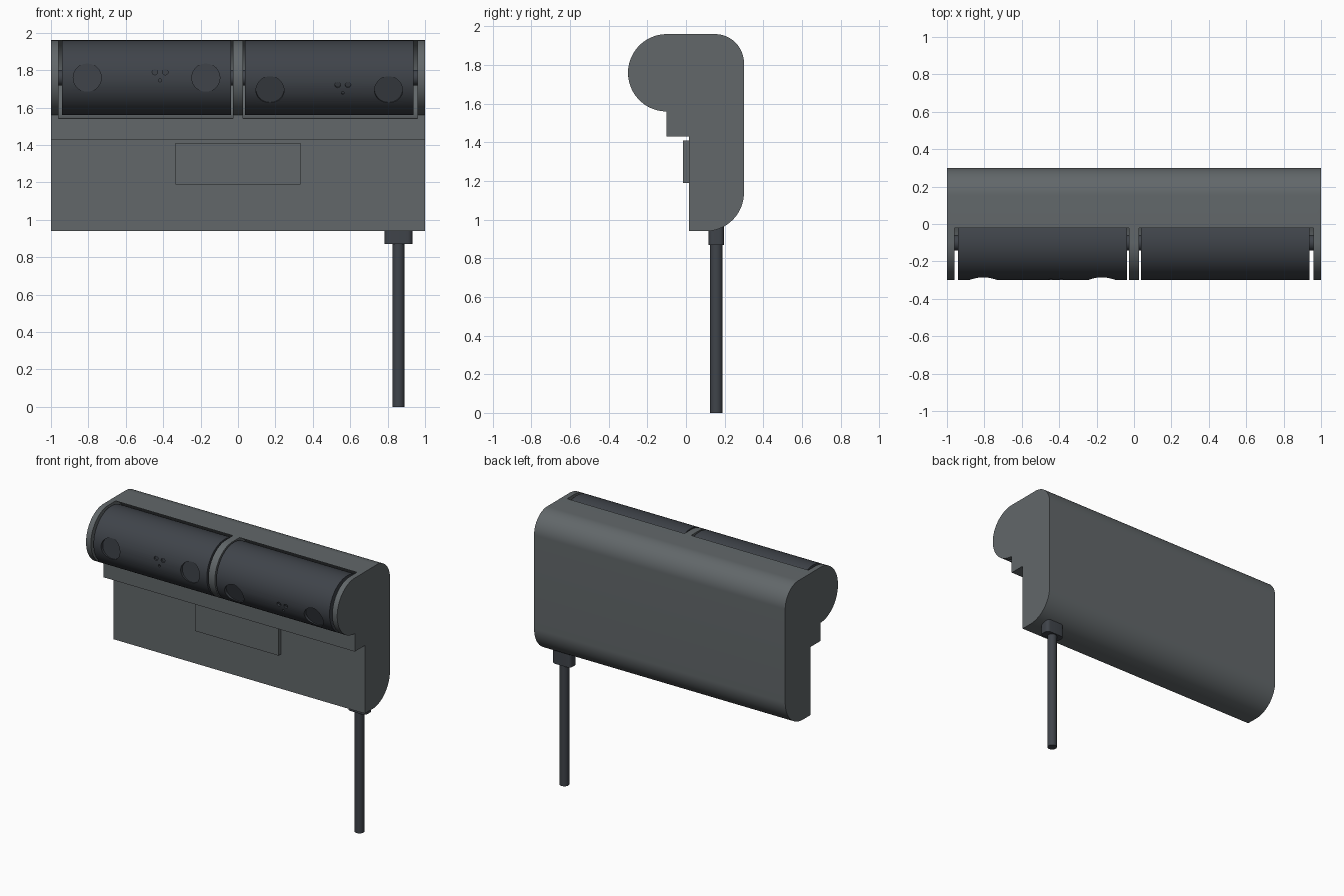
import bpy, bmesh
from math import sin, cos, radians, pi
from mathutils import Matrix, Vector

cube = bpy.data.objects.get("Cube")
if cube:
    bpy.data.objects.remove(cube, do_unlink=True)


def material(name, colour):
    m = bpy.data.materials.new(name)
    m.use_nodes = True
    m.diffuse_color = (*colour, 1)
    bsdf = m.node_tree.nodes["Principled BSDF"]
    bsdf.inputs["Base Color"].default_value = (*colour, 1)
    bsdf.inputs["Roughness"].default_value = 0.6
    return m


GREY = material("housing grey", (0.122, 0.137, 0.144))
DARK = material("dark slate", (0.050, 0.057, 0.068))


def to_object(name, bm, mat):
    bmesh.ops.recalc_face_normals(bm, faces=bm.faces)
    mesh = bpy.data.meshes.new(name)
    bm.to_mesh(mesh)
    bm.free()
    mesh.materials.append(mat)
    obj = bpy.data.objects.new(name, mesh)
    bpy.context.collection.objects.link(obj)
    return obj


def arc(cy, cz, r, start, end, steps=24):
    """Points on an arc in the y-z plane, angles in degrees."""
    angles = [radians(start + (end - start) * i / steps) for i in range(steps + 1)]
    return [(cy + r * cos(a), cz + r * sin(a)) for a in angles]


def prism(name, profile, x0, x1, mat):
    """Extrude a y-z profile along x."""
    bm = bmesh.new()
    face = bm.faces.new([bm.verts.new((x0, y, z)) for y, z in profile])
    out = bmesh.ops.extrude_face_region(bm, geom=[face])
    moved = [v for v in out["geom"] if isinstance(v, bmesh.types.BMVert)]
    bmesh.ops.translate(bm, verts=moved, vec=(x1 - x0, 0, 0))
    return to_object(name, bm, mat)


def disc_x(name, cy, cz, r, x0, x1, mat, steps=96):
    return prism(name, arc(cy, cz, r, 0, 360, steps)[:-1], x0, x1, mat)


def rod(name, centre, r, depth, mat, axis="Z"):
    bm = bmesh.new()
    turn = Matrix.Rotation(pi / 2, 4, "X") if axis == "Y" else Matrix()
    bmesh.ops.create_cone(bm, cap_ends=True, segments=40, radius1=r, radius2=r,
                          depth=depth, matrix=Matrix.Translation(centre) @ turn)
    return to_object(name, bm, mat)


def box(name, low, high, mat, round_upright=0):
    low, high = Vector(low), Vector(high)
    bm = bmesh.new()
    size = Matrix.Diagonal((*(high - low), 1))
    bmesh.ops.create_cube(bm, size=1, matrix=Matrix.Translation((low + high) / 2) @ size)
    if round_upright:
        upright = [e for e in bm.edges
                   if abs(e.verts[0].co.z - e.verts[1].co.z) > 1e-4]
        bmesh.ops.bevel(bm, geom=upright, offset=round_upright, segments=6,
                        profile=0.5, affect="EDGES")
    return to_object(name, bm, mat)


def cut(obj, cutters):
    """Subtract the cutters for good and delete them."""
    for c in cutters:
        mod = obj.modifiers.new("cut", "BOOLEAN")
        mod.operation, mod.solver, mod.object = "DIFFERENCE", "EXACT", c
    graph = bpy.context.evaluated_depsgraph_get()
    mesh = bpy.data.meshes.new_from_object(obj.evaluated_get(graph))
    obj.modifiers.clear()
    obj.data = mesh
    for c in cutters:
        bpy.data.objects.remove(c, do_unlink=True)


def smooth(obj):
    bpy.ops.object.select_all(action="DESELECT")
    obj.select_set(True)
    bpy.context.view_layer.objects.active = obj
    bpy.ops.object.shade_smooth_by_angle(angle=radians(30))


# Housing: one side profile, with a round nose, a step and a curved back
AXIS_Y, AXIS_Z, BARREL_R = -0.10, 1.76, 0.20
profile = (arc(0.15, 1.81, 0.15, 90, 0)
           + arc(0.10, 1.14, 0.20, 0, -90)
           + [(0.015, 0.94), (0.015, 1.43), (-0.10, 1.43)]
           + arc(AXIS_Y, AXIS_Z, BARREL_R, 270, 90, 48))
housing = prism("housing", profile, -1, 1, GREY)

# Two round cradles for the camera barrels
cut(housing, [disc_x("cradle_cutter", -0.112, AXIS_Z, 0.22, x0, x1, GREY)
              for x0, x1 in ((-0.961, -0.026), (0.026, 0.961))])
smooth(housing)

# Camera barrels: each has two lens pockets and three small holes
POCKETS = [(-0.317, 0.0, 0.075, 0.02), (0.317, 0.0, 0.075, 0.02),
           (0.045, 0.03, 0.015, 0.012), (0.10, 0.03, 0.015, 0.012),
           (0.072, -0.015, 0.008, 0.012)]
for side, centre_x, tilt in (("right", -0.489, 0), ("left", 0.488, 20)):
    barrel = disc_x(side + "_barrel", 0, 0, BARREL_R, -0.451, 0.451, DARK)
    cutters = [rod("pocket_cutter", (x, -BARREL_R + depth - 0.1, z), r, 0.2, DARK, "Y")
               for x, z, r, depth in POCKETS]
    cut(barrel, cutters)
    barrel.data.transform(Matrix.Translation((centre_x, AXIS_Y, AXIS_Z))
                          @ Matrix.Rotation(radians(tilt), 4, "X"))
    smooth(barrel)
    # Pivot pin running through the barrel into the housing
    pin = disc_x(side + "_pivot_pin", AXIS_Y, AXIS_Z, 0.042,
                 centre_x - 0.48, centre_x + 0.48, DARK, 32)
    smooth(pin)

# Raised pad on the front
box("front_pad", (-0.333, -0.015, 1.19), (0.333, 0.03, 1.41), GREY)

# Cable and its collar under the left end
CABLE_X, CABLE_Y = 0.858, 0.157
collar = box("cable_collar", (CABLE_X - 0.074, CABLE_Y - 0.04, 0.87),
             (CABLE_X + 0.074, CABLE_Y + 0.04, 1.0), DARK, 0.025)
smooth(collar)
cable = rod("cable", (CABLE_X, CABLE_Y, 0.45), 0.032, 0.90, DARK)
smooth(cable)
